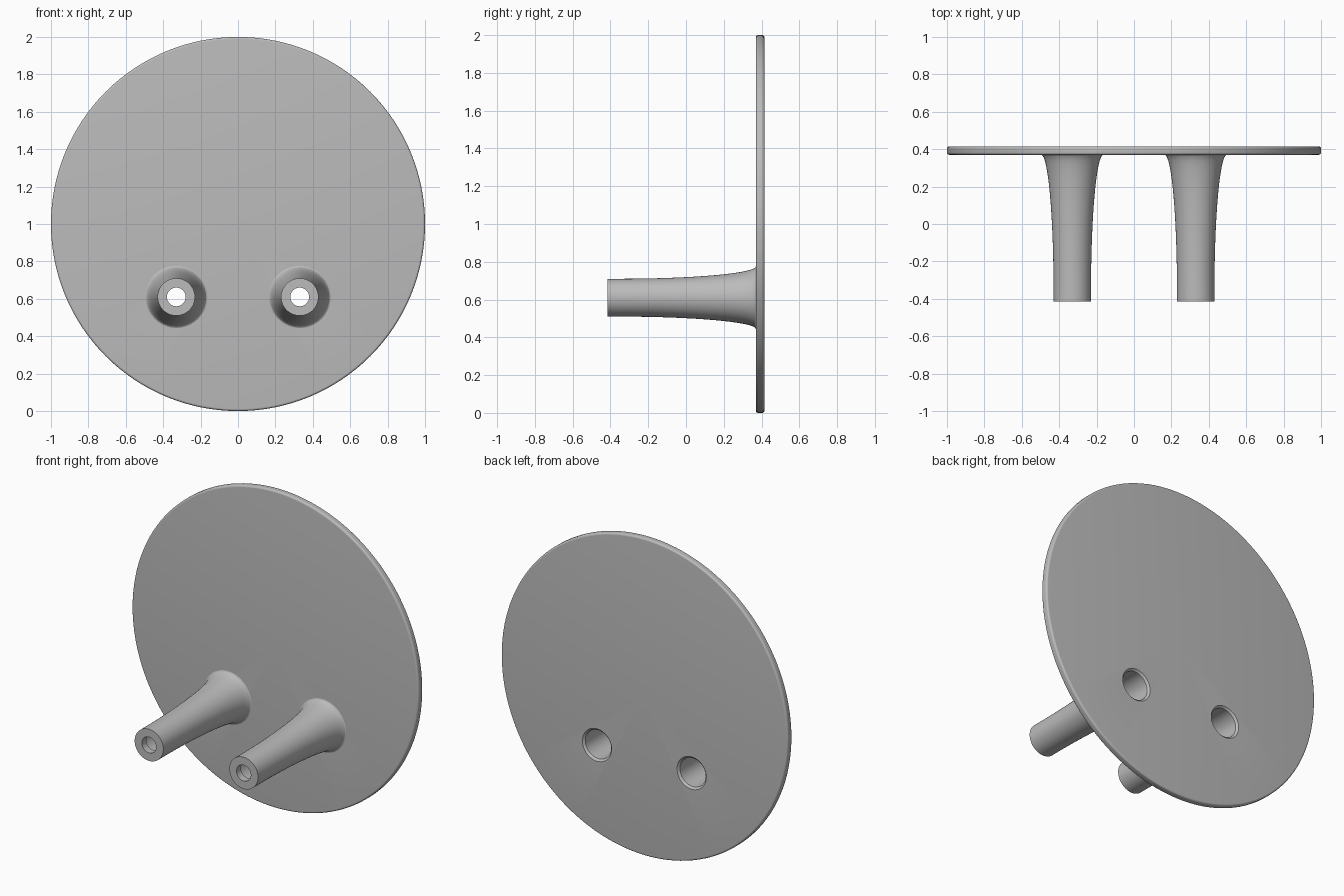
import bpy, bmesh, math
from mathutils import Matrix, Vector

cube = bpy.data.objects.get("Cube")
if cube:
    bpy.data.objects.remove(cube, do_unlink=True)

grey = bpy.data.materials.new("plain grey")
grey.use_nodes = True
grey.diffuse_color = (0.5, 0.5, 0.5, 1)
grey.node_tree.nodes["Principled BSDF"].inputs["Base Color"].default_value = (0.5, 0.5, 0.5, 1)

FRONT, BACK, TIP = 0.37, 0.415, -0.415
POST_X, POST_Z = 0.33, 0.61


def lathe(name, profile, x, z, steps, closed=True):
    """Spin (radius, y) points around an axis parallel to y."""
    bm = bmesh.new()
    verts = [bm.verts.new((r, y, 0)) for r, y in profile]
    pairs = list(zip(verts, verts[1:]))
    if closed:
        pairs.append((verts[-1], verts[0]))
    edges = [bm.edges.new(p) for p in pairs]
    bmesh.ops.spin(bm, geom=verts + edges, cent=(0, 0, 0), axis=(0, 1, 0),
                   angle=math.tau, steps=steps, use_duplicate=False)
    bmesh.ops.remove_doubles(bm, verts=bm.verts, dist=1e-5)
    bmesh.ops.recalc_face_normals(bm, faces=bm.faces)
    mesh = bpy.data.meshes.new(name)
    bm.to_mesh(mesh)
    bm.free()
    mesh.materials.append(grey)
    ob = bpy.data.objects.new(name, mesh)
    ob.location = (x, 0, z)
    bpy.context.collection.objects.link(ob)
    return ob


def smooth(ob):
    bpy.ops.object.select_all(action='DESELECT')
    ob.select_set(True)
    bpy.context.view_layer.objects.active = ob
    bpy.ops.object.shade_smooth_by_angle(angle=math.radians(30))


# Round plate with rounded rims
FILLET = 0.012
arc = [math.radians(a) for a in range(0, 91, 15)]
rim = [(1 - FILLET + FILLET * math.sin(a), FRONT + FILLET - FILLET * math.cos(a)) for a in arc]
rim += [(r, FRONT + BACK - y) for r, y in reversed(rim)]
plate = lathe("round_plate", [(0, FRONT)] + rim + [(0, BACK)], 0, 1, 128, closed=False)

# Flared hollow posts with a stepped bore
BORE, HOLE, STEP = 0.09, 0.05, -0.37
flare = []
for i in range(17):
    a = math.pi / 2 * i / 16
    flare.append((0.1 + 0.066 * (1 - math.cos(a)), -0.36 + (FRONT + 0.36) * math.sin(a)))
wall = [(HOLE, STEP), (HOLE, TIP), (0.1, TIP)] + flare + [(BORE, FRONT), (BORE, STEP)]

for side, x in (("left", POST_X), ("right", -POST_X)):
    # Chamfered opening through the plate
    cutter = lathe(side + "_hole_cutter",
                   [(0, FRONT - 0.1), (BORE, FRONT - 0.1), (BORE, BACK - 0.012),
                    (BORE + 0.014, BACK + 0.002), (BORE + 0.014, BACK + 0.1), (0, BACK + 0.1)],
                   x, POST_Z, 64, closed=False)
    cutter.hide_render = True
    cut = plate.modifiers.new(side + " hole", 'BOOLEAN')
    cut.operation = 'DIFFERENCE'
    cut.solver = 'EXACT'
    cut.object = cutter
    smooth(lathe(side + "_post", wall[:-1] + [wall[-1]], x, POST_Z, 64))

# Bake the openings into the plate and drop the cutters
bpy.context.view_layer.update()
baked = bpy.data.meshes.new_from_object(plate.evaluated_get(bpy.context.evaluated_depsgraph_get()))
plate.modifiers.clear()
plate.data = baked
for side in ("left", "right"):
    bpy.data.objects.remove(bpy.data.objects[side + "_hole_cutter"], do_unlink=True)
smooth(plate)
